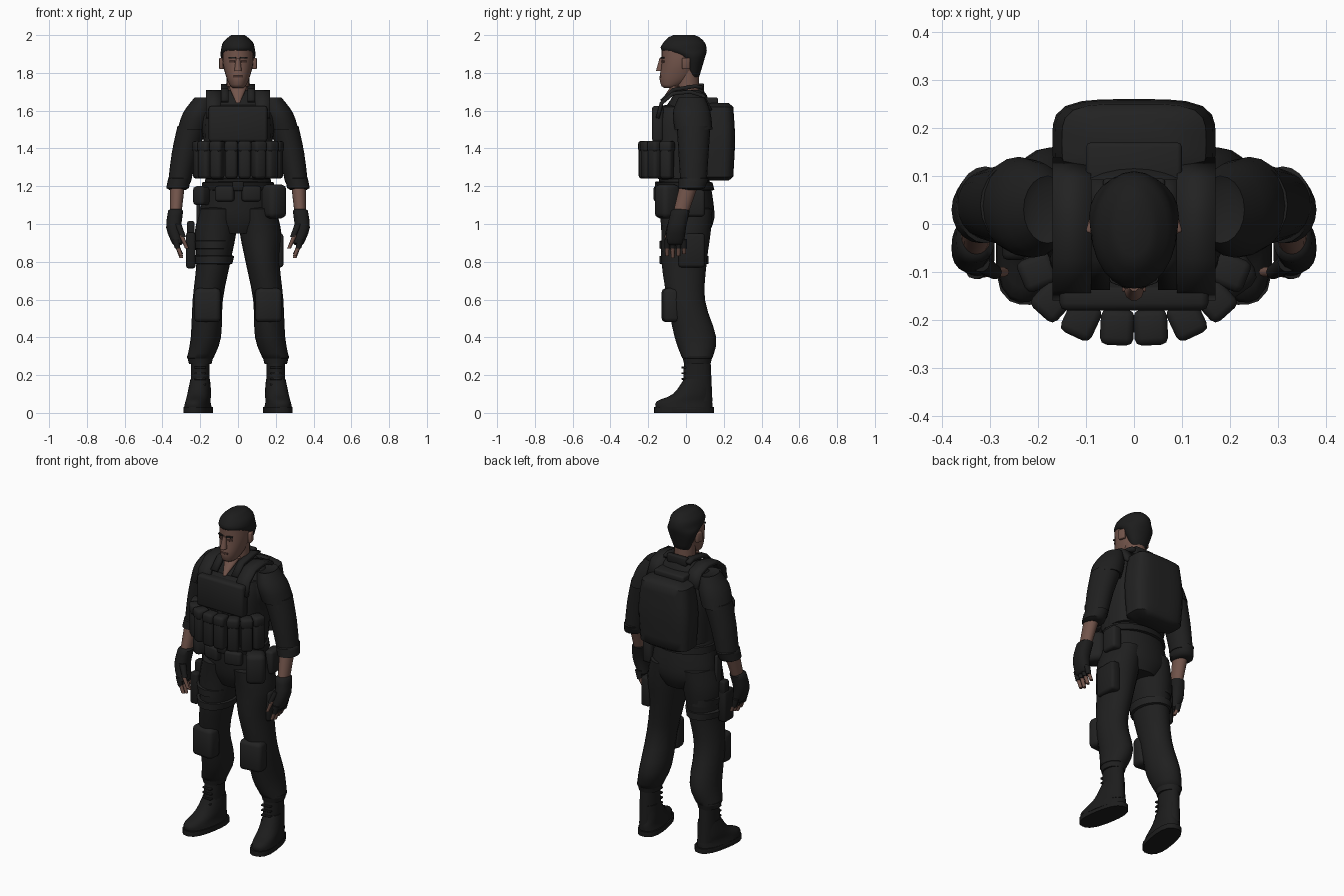
import bpy
import bmesh
from math import sin, cos, pi, radians
from mathutils import Matrix, Vector

default_cube = bpy.data.objects.get("Cube")
if default_cube:
    bpy.data.objects.remove(default_cube, do_unlink=True)


def material(name, red, green, blue):
    mat = bpy.data.materials.new(name)
    mat.use_nodes = True
    mat.diffuse_color = (red, green, blue, 1)
    shader = mat.node_tree.nodes["Principled BSDF"]
    shader.inputs["Base Color"].default_value = mat.diffuse_color
    return mat


CLOTH = material("black cloth", .014, .014, .014)
GEAR = material("black gear", .016, .016, .016)
LEATHER = material("black leather", .012, .012, .012)
HAIR = material("dark hair", .012, .012, .012)
SKIN = material("brown skin", .17, .09, .07)
SHADED_SKIN = material("darker skin", .1, .05, .04)


def finish(name, bm, mat):
    """Turn a bmesh into a smooth object whose hard edges stay sharp."""
    bmesh.ops.recalc_face_normals(bm, faces=bm.faces)
    mesh = bpy.data.meshes.new(name)
    bm.to_mesh(mesh)
    bm.free()
    mesh.materials.append(mat)
    mesh.shade_smooth()
    mesh.set_sharp_from_angle(angle=radians(50))
    obj = bpy.data.objects.new(name, mesh)
    bpy.context.scene.collection.objects.link(obj)
    return obj


def ring(z, wide, deep, x=0, y=0):
    """Level cross-section: its height, half width, half depth and centre."""
    return Vector((z, wide, deep, x, y))


def spline(before, start, end, after, t):
    """Point on a smooth curve from start to end."""
    leave, arrive = (end - before) / 2, (after - start) / 2
    ease = t * t * (3 - 2 * t)
    bend = t * (1 - t)
    return start.lerp(end, ease) + leave * bend * (1 - t) - arrive * bend * t


def loft(name, mat, rings, side=1, square=2, count=20, dome=0, turn=0, steps=3):
    """Skin a smooth form over rings, with rounded ends when dome is set."""
    ends = [rings[0]] + rings + [rings[-1]]
    sections = [rings[0]]
    for group in zip(ends, ends[1:], ends[2:], ends[3:]):
        sections += [spline(*group, (step + 1) / steps) for step in range(steps)]
    if dome:
        for index, shift in ((0, -dome), (len(sections), dome)):
            tip = (rings[0] if index == 0 else rings[-1]).copy()
            tip[0] += shift
            tip[1] *= .7
            tip[2] *= .7
            sections.insert(index + (index > 0), tip)
    bm = bmesh.new()
    loops = []
    for z, wide, deep, x, y in sections:
        loop = []
        for i in range(count):
            c, s = cos(2 * pi * i / count), sin(2 * pi * i / count)
            fit = (abs(c) ** square + abs(s) ** square) ** (-1 / square)
            loop.append(bm.verts.new((side * (x + wide * c * fit), y + deep * s * fit, z)))
        loops.append(loop)
    for low, high in zip(loops, loops[1:]):
        for i in range(count):
            j = (i + 1) % count
            bm.faces.new((low[i], low[j], high[j], high[i]))
    bm.faces.new(loops[0])
    bm.faces.new(loops[-1])
    heel = Vector((side * rings[-1][3], rings[-1][4], 0))
    bmesh.ops.rotate(bm, verts=bm.verts, cent=heel, matrix=Matrix.Rotation(side * radians(turn), 3, "Z"))
    return finish(name, bm, mat)


def box(name, mat, at, size, side=1, turn=0):
    """Rounded box, turned about z by an angle in degrees."""
    bm = bmesh.new()
    bmesh.ops.create_cube(bm, size=1)
    bmesh.ops.scale(bm, vec=size, verts=bm.verts)
    bmesh.ops.bevel(bm, geom=bm.edges[:], offset=min(size) / 4, segments=2, profile=.5, affect="EDGES")
    place = Matrix.Translation((side * at[0], at[1], at[2]))
    rotate = Matrix.Rotation(side * radians(turn), 4, "Z")
    bmesh.ops.transform(bm, matrix=place @ rotate, verts=bm.verts)
    return finish(name, bm, mat)


def ribbon(name, mat, path, inner, outer, side):
    """Strap that follows a path of (y, z) points between two x positions."""
    bm = bmesh.new()
    rows = [[bm.verts.new((side * x, y, z)) for x in (inner, outer)] for y, z in path]
    for a, b in zip(rows, rows[1:]):
        bm.faces.new((a[0], a[1], b[1], b[0]))
    obj = finish(name, bm, mat)
    solid = obj.modifiers.new("strap thickness", "SOLIDIFY")
    solid.thickness = .02
    solid.offset = 0


# Torso, vest, pelvis and belt
loft("shirt", CLOTH, [ring(z=1.2, wide=.17, deep=.13, y=-.01), ring(z=1.42, wide=.18, deep=.15, y=-.01),
                      ring(z=1.56, wide=.2, deep=.14), ring(z=1.66, wide=.16, deep=.1, y=.02),
                      ring(z=1.71, wide=.08, deep=.07, y=.02)], count=28)
loft("vest", GEAR, [ring(z=1.24, wide=.17, deep=.14, y=-.01), ring(z=1.42, wide=.18, deep=.16, y=-.01),
                    ring(z=1.55, wide=.18, deep=.16, y=-.01), ring(z=1.62, wide=.16, deep=.14, y=-.01)],
     square=2.8, count=28, dome=.01)
box("chest_plate", GEAR, at=(0, -.15, 1.53), size=(.31, .06, .19))
loft("pelvis", CLOTH, [ring(z=.95, wide=.12, deep=.11, y=.01), ring(z=1.03, wide=.2, deep=.14, y=.01),
                       ring(z=1.15, wide=.19, deep=.14), ring(z=1.25, wide=.17, deep=.13, y=-.01)], count=28)
loft("belt", LEATHER, [ring(z=1.18, wide=.19, deep=.15), ring(z=1.22, wide=.19, deep=.15, y=-.01)], count=28, dome=.01)
box("belt_buckle", LEATHER, at=(0, -.15, 1.2), size=(.06, .03, .05))

# Backpack with a top flap
loft("backpack", GEAR, [ring(z=1.25, wide=.16, deep=.08, y=.17), ring(z=1.45, wide=.17, deep=.09, y=.17),
                        ring(z=1.62, wide=.15, deep=.08, y=.17)], square=4, count=32, dome=.02)
box("backpack_flap", GEAR, at=(0, .12, 1.65), size=(.2, .1, .04))

# Neck, collar and open shirt front
loft("neck", SKIN, [ring(z=1.64, wide=.06, deep=.06, y=.01), ring(z=1.82, wide=.06, deep=.06, y=.01)])
loft("open_shirt_skin", SKIN, [ring(z=1.64, wide=.01, deep=.01, y=-.13), ring(z=1.73, wide=.05, deep=.03, y=-.05)])
box("rear_collar", CLOTH, at=(0, .08, 1.72), size=(.13, .03, .05))
for side in (1, -1):
    ribbon("collar", CLOTH, [(-.13, 1.65), (-.07, 1.71), (.05, 1.73), (.09, 1.72)], .05, .09, side)
    ribbon("shoulder_strap", GEAR, [(-.15, 1.56), (-.13, 1.64), (-.07, 1.69), (.02, 1.7), (.09, 1.68), (.13, 1.6)],
           .09, .17, side)

# Head
loft("head", SKIN, [ring(z=1.73, wide=.04, deep=.05, y=-.08), ring(z=1.77, wide=.06, deep=.09, y=-.05),
                    ring(z=1.85, wide=.08, deep=.1, y=-.03), ring(z=1.94, wide=.08, deep=.11, y=-.02)],
     count=24, dome=.01)
loft("hair", HAIR, [ring(z=1.78, wide=.05, deep=.03, y=.04), ring(z=1.88, wide=.09, deep=.07, y=.03),
                    ring(z=1.92, wide=.09, deep=.12, y=-.01), ring(z=1.96, wide=.08, deep=.11, y=-.01),
                    ring(z=1.99, wide=.05, deep=.08, y=-.01)], count=24, dome=.01)
loft("nose", SKIN, [ring(z=1.81, wide=.02, deep=.02, y=-.14), ring(z=1.88, wide=.01, deep=.01, y=-.13)], count=10)
box("mouth", SHADED_SKIN, at=(0, -.136, 1.78), size=(.05, .009, .01))
for side in (1, -1):
    box("ear", SKIN, at=(.086, 0, 1.85), size=(.02, .04, .06), side=side, turn=15)
    box("eye", SHADED_SKIN, at=(.03, -.122, 1.86), size=(.03, .009, .01), side=side, turn=20)
    box("eyebrow", HAIR, at=(.03, -.124, 1.88), size=(.04, .009, .01), side=side, turn=20)

# Arms and gloved hands
for side in (1, -1):
    loft("short_sleeve", CLOTH, [ring(z=1.67, wide=.05, deep=.07, x=.18, y=.03),
                                 ring(z=1.59, wide=.08, deep=.1, x=.21, y=.03),
                                 ring(z=1.5, wide=.08, deep=.1, x=.24, y=.04)], side, dome=.01)
    loft("long_sleeve", CLOTH, [ring(z=1.52, wide=.08, deep=.09, x=.24, y=.04),
                                ring(z=1.38, wide=.07, deep=.08, x=.28, y=.04),
                                ring(z=1.22, wide=.06, deep=.07, x=.31, y=.04)], side)
    loft("rolled_cuff", CLOTH, [ring(z=1.24, wide=.06, deep=.08, x=.31, y=.04),
                                ring(z=1.19, wide=.06, deep=.07, x=.32, y=.03)], side, dome=-.01)
    loft("forearm", SKIN, [ring(z=1.22, wide=.04, deep=.05, x=.32, y=.02),
                           ring(z=1.05, wide=.03, deep=.04, x=.33, y=-.03)], side)
    loft("glove", LEATHER, [ring(z=1.07, wide=.04, deep=.05, x=.33, y=-.03),
                            ring(z=.98, wide=.04, deep=.05, x=.34, y=-.05),
                            ring(z=.9, wide=.03, deep=.05, x=.32, y=-.06)], side, square=2.4, dome=-.01)
    for finger in range(4):
        y = -.1 + finger * .03
        loft("finger_sleeve", LEATHER, [ring(z=.92, wide=.02, deep=.015, x=.33, y=y),
                                        ring(z=.87, wide=.014, deep=.014, x=.32, y=y)], side, count=8)
        loft("fingertip", SKIN, [ring(z=.88, wide=.012, deep=.012, x=.32, y=y),
                                 ring(z=.82 + abs(finger - 1) / 100, wide=.01, deep=.01, x=.3, y=y)], side, count=8)
    loft("thumb_sleeve", LEATHER, [ring(z=1, wide=.02, deep=.02, x=.32, y=-.08),
                                   ring(z=.93, wide=.015, deep=.015, x=.29, y=-.1)], side, count=10)
    loft("thumb", SKIN, [ring(z=.94, wide=.012, deep=.012, x=.3, y=-.1),
                         ring(z=.87, wide=.01, deep=.01, x=.27, y=-.1)], side, count=8)

# Legs and boots
for side in (1, -1):
    loft("trouser_leg", CLOTH, [ring(z=1.08, wide=.1, deep=.14, x=.1), ring(z=.95, wide=.11, deep=.13, x=.12),
                                ring(z=.8, wide=.09, deep=.12, x=.13, y=-.01),
                                ring(z=.6, wide=.08, deep=.1, x=.16), ring(z=.4, wide=.08, deep=.11, x=.17, y=.05),
                                ring(z=.29, wide=.07, deep=.08, x=.2, y=.06)], side, dome=-.01)
    loft("trouser_hem", CLOTH, [ring(z=.3, wide=.07, deep=.08, x=.2, y=.06),
                                ring(z=.26, wide=.06, deep=.07, x=.2, y=.06)], side)
    box("knee_pad", GEAR, at=(.16, -.08, .57), size=(.14, .09, .18), side=side, turn=6)
    loft("boot_shaft", LEATHER, [ring(z=.06, wide=.05, deep=.08, x=.2, y=.06),
                                 ring(z=.28, wide=.05, deep=.07, x=.2, y=.06)], side)
    loft("boot_foot", LEATHER, [ring(z=.02, wide=.07, deep=.15, x=.2, y=-.01),
                                ring(z=.06, wide=.06, deep=.15, x=.2, y=-.01),
                                ring(z=.1, wide=.06, deep=.1, x=.2, y=.03),
                                ring(z=.18, wide=.05, deep=.07, x=.2, y=.06)], side, square=2.4, turn=10)
    loft("boot_sole", HAIR, [ring(z=0, wide=.07, deep=.16, x=.21, y=-.01),
                             ring(z=.03, wide=.07, deep=.16, x=.21, y=-.01)], side, square=2.6, turn=10, steps=1)
    for lace in range(4):
        box("boot_lace", GEAR, at=(.2, -.01, .15 + lace * .03), size=(.06, .02, .01), side=side, turn=8)

# Ammunition pouches fanned round the vest, and front belt pouches
for side in (1, -1):
    for x, y, turn in ((.035, -.215, 3), (.11, -.2, 25), (.17, -.16, 42), (.2, -.1, 68)):
        box("vest_pouch", GEAR, at=(x, y, 1.335), size=(.066, .07, .19), side=side, turn=turn)
        box("vest_pouch_flap", GEAR, at=(x, y, 1.41), size=(.07, .075, .06), side=side, turn=turn)
    box("front_belt_pouch", GEAR, at=(.07, -.14, 1.16), size=(.1, .05, .08), side=side, turn=12)

# Hip gear: left pouches and pocket, right pouch and thigh holster
box("left_hip_pouch", GEAR, at=(.19, -.1, 1.12), size=(.11, .11, .18), turn=35)
box("left_rear_pouch", GEAR, at=(.2, .05, 1.11), size=(.06, .1, .14))
box("right_hip_pouch", GEAR, at=(.19, -.08, 1.15), size=(.07, .09, .1), side=-1, turn=35)
box("thigh_pocket", CLOTH, at=(.21, .03, .86), size=(.06, .14, .18))
box("holster", LEATHER, at=(-.25, -.03, .86), size=(.05, .09, .19))
box("pistol_grip", LEATHER, at=(-.25, -.01, .97), size=(.04, .05, .09))
box("holster_hanger", GEAR, at=(-.21, -.01, 1.04), size=(.02, .05, .24))
for z in (.79, .87):
    loft("thigh_strap", GEAR, [ring(z=z, wide=.1, deep=.13, x=.13, y=-.01),
                               ring(z=z + .04, wide=.11, deep=.13, x=.13, y=-.01)], side=-1, dome=.01)
